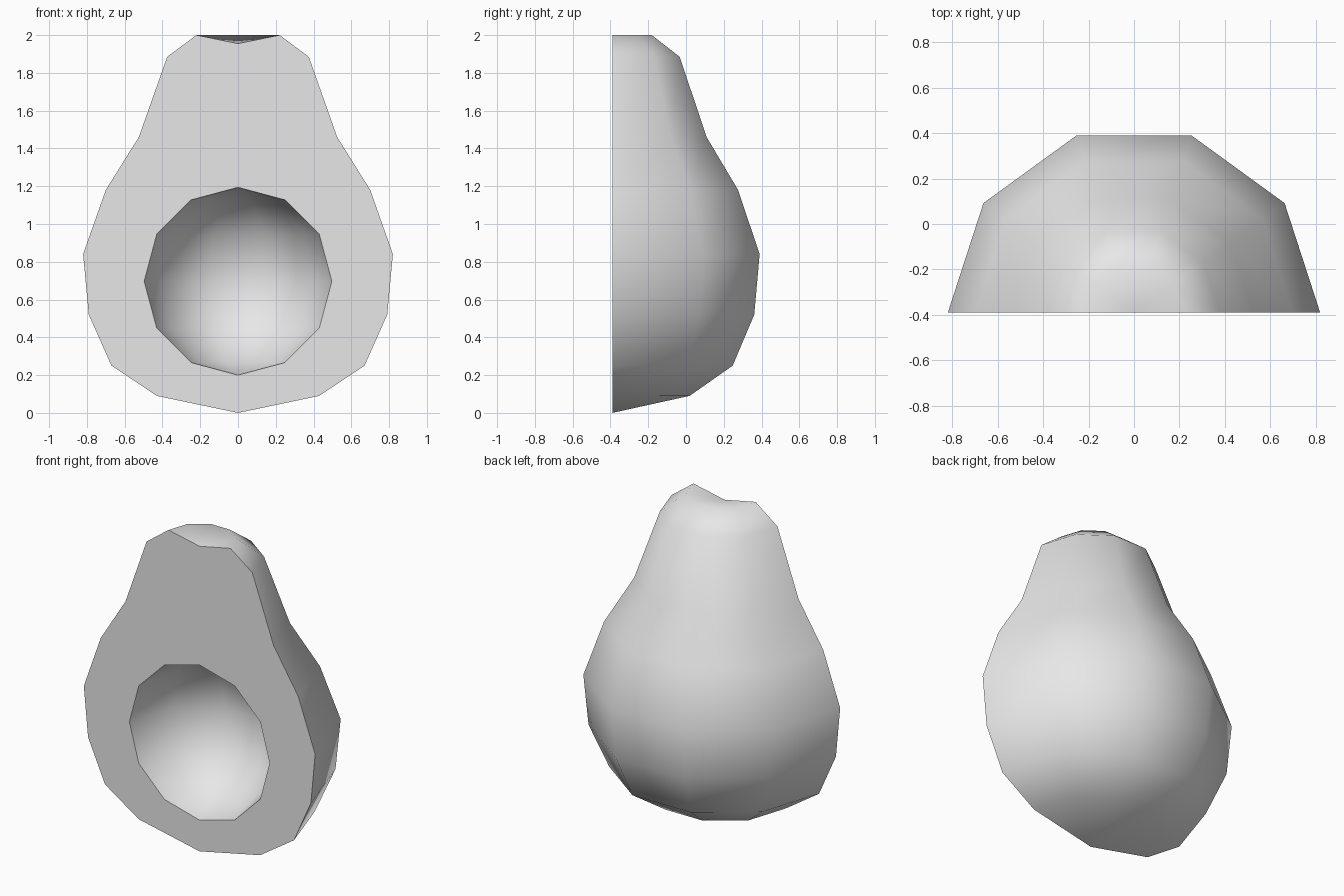
import bpy
import bmesh
import math
from mathutils import Vector

cube = bpy.data.objects.get("Cube")
if cube:
    bpy.data.objects.remove(cube, do_unlink=True)

CUT_Y = -0.39       # plane of the cut face
STEPS = 5           # facets around each half turn

grey = bpy.data.materials.new("light_grey")
grey.use_nodes = True
colour = (0.8, 0.8, 0.8, 1)
grey.diffuse_color = colour
grey.node_tree.nodes["Principled BSDF"].inputs["Base Color"].default_value = colour


def half_lathe(bm, profile):
    """Turn a (radius, height) profile half way round behind the cut plane."""
    verts = [bm.verts.new((r, CUT_Y, z)) for r, z in profile]
    edges = [bm.edges.new(pair) for pair in zip(verts, verts[1:])]
    bmesh.ops.spin(bm, geom=verts + edges, cent=(0, CUT_Y, 0), axis=(0, 0, 1),
                   angle=math.pi, steps=STEPS, use_duplicate=False)


bm = bmesh.new()

# Outer skin: pear outline with a dimple at the stem
half_lathe(bm, [(0, 0), (0.43, 0.09), (0.67, 0.25), (0.79, 0.52), (0.82, 0.84),
                (0.70, 1.18), (0.525, 1.46), (0.375, 1.885), (0.22, 2.0), (0, 1.955)])

# Stone hollow: half a ball
radius, middle, rings = 0.497, 0.697, 6
half_lathe(bm, [(radius * math.sin(math.pi * i / rings),
                 middle - radius * math.cos(math.pi * i / rings))
                for i in range(rings + 1)])

# Weld the poles, then fill the cut face between the two outlines
bmesh.ops.remove_doubles(bm, verts=bm.verts[:], dist=0.0005)
outline = [e for e in bm.edges if len(e.link_faces) == 1]
bmesh.ops.triangle_fill(bm, edges=outline, use_beauty=True, normal=Vector((0, -1, 0)))
bmesh.ops.recalc_face_normals(bm, faces=bm.faces[:])

mesh = bpy.data.meshes.new("halved_fruit")
bm.to_mesh(mesh)
bm.free()
mesh.materials.append(grey)
fruit = bpy.data.objects.new("halved_fruit", mesh)
bpy.context.collection.objects.link(fruit)

# Smooth skin and hollow, crisp edges around the cut
bpy.ops.object.select_all(action="DESELECT")
fruit.select_set(True)
bpy.context.view_layer.objects.active = fruit
bpy.ops.object.shade_smooth_by_angle(angle=math.radians(55))
